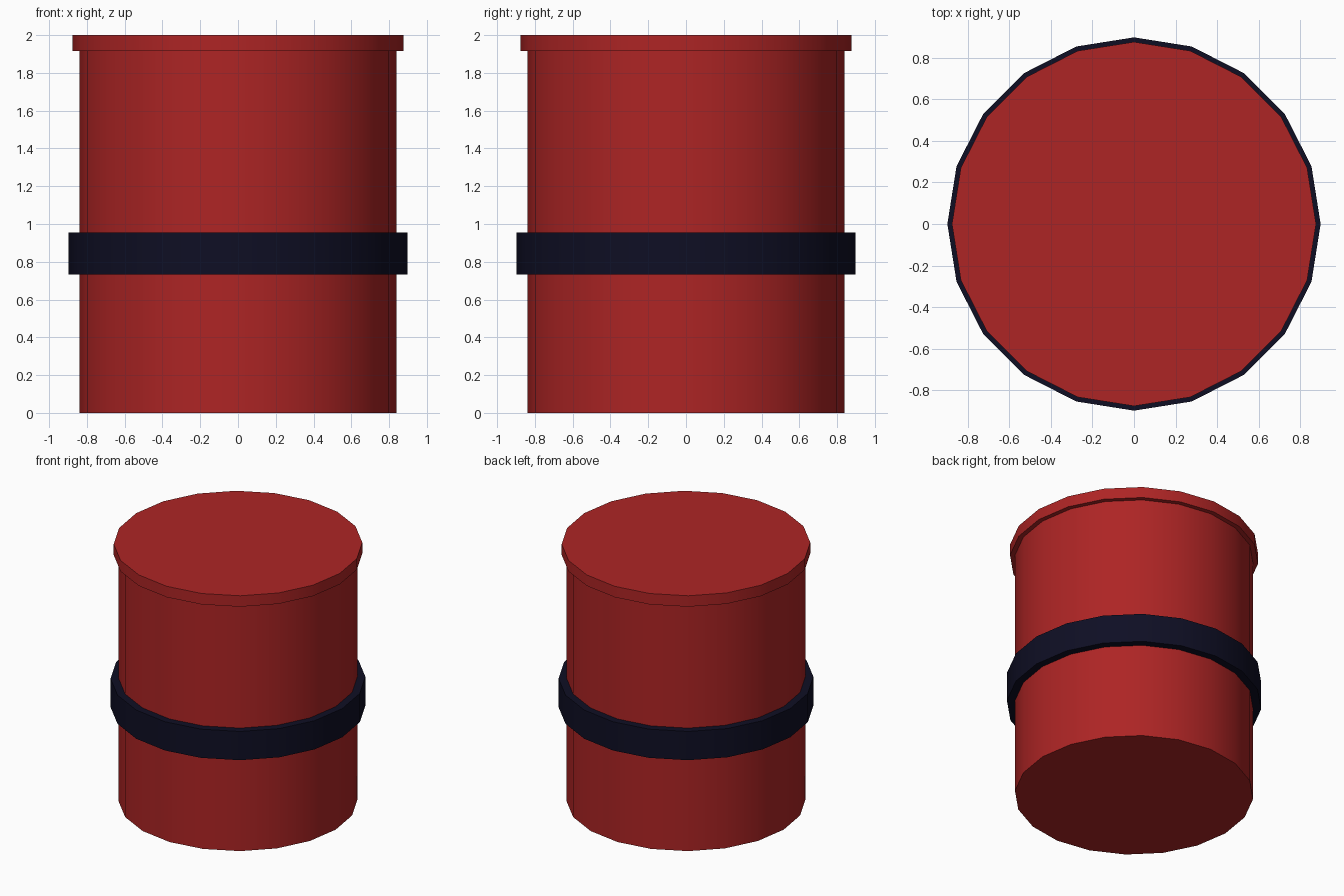
import bpy
import math

if "Cube" in bpy.data.objects:
    bpy.data.objects.remove(bpy.data.objects["Cube"])


def material(name, rgb):
    mat = bpy.data.materials.new(name)
    mat.diffuse_color = (*rgb, 1.0)
    mat.use_nodes = True
    mat.node_tree.nodes["Principled BSDF"].inputs["Base Color"].default_value = mat.diffuse_color
    return mat


def drum(name, radius, bottom, top, mat):
    """Upright 20-sided cylinder with smooth sides and crisp rims."""
    bpy.ops.mesh.primitive_cylinder_add(
        vertices=20, radius=radius, depth=top - bottom,
        location=(0, 0, (bottom + top) / 2))
    obj = bpy.context.object
    obj.name = name
    obj.data.materials.append(mat)
    bpy.ops.object.shade_smooth_by_angle(angle=math.radians(40))
    return obj


red = material("barrel red", (0.42, 0.018, 0.018))
navy = material("dark navy", (0.0045, 0.0045, 0.0175))

# Main body, ending inside the lid
drum("body", 0.84, 0.0, 1.95, red)
# Overhanging lid
drum("lid", 0.875, 1.915, 2.0, red)
# Band around the middle
drum("band", 0.897, 0.733, 0.956, navy)
